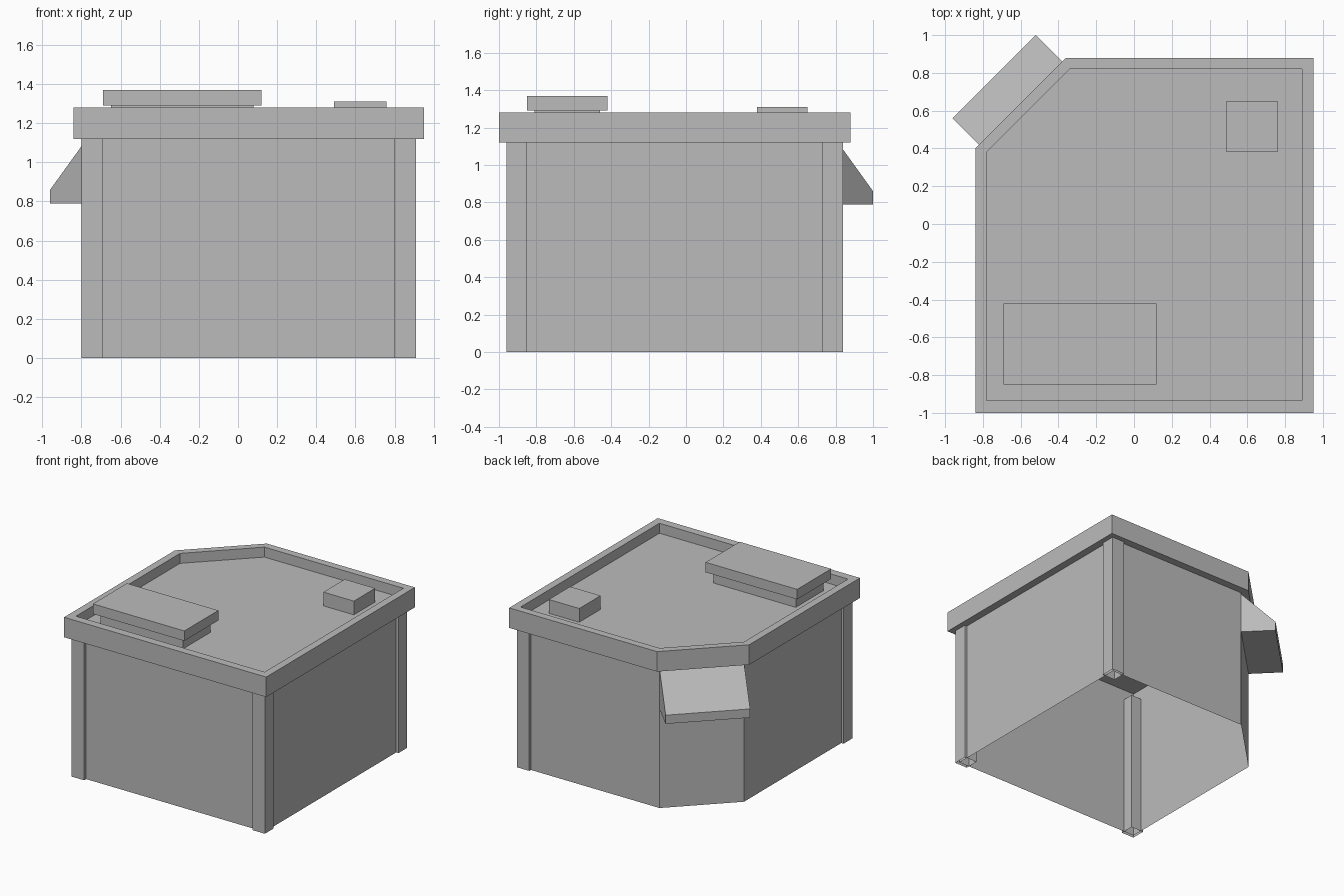
import bpy
import bmesh

cube = bpy.data.objects.get("Cube")
if cube:
    bpy.data.objects.remove(cube, do_unlink=True)

grey = bpy.data.materials.new("plain grey")
grey.use_nodes = True
grey.diffuse_color = (0.5, 0.5, 0.5, 1)
grey.node_tree.nodes["Principled BSDF"].inputs["Base Color"].default_value = (0.5, 0.5, 0.5, 1)

WALL_TOP, ROOF, RIM_TOP = 1.12, 1.20, 1.28


def finish(name, bm):
    mesh = bpy.data.meshes.new(name)
    bm.to_mesh(mesh)
    bm.free()
    mesh.materials.append(grey)
    obj = bpy.data.objects.new(name, mesh)
    bpy.context.collection.objects.link(obj)
    return obj


def loop(bm, outline, z):
    return [bm.verts.new((x, y, z)) for x, y in outline]


def bridge(bm, a, b):
    """Quads between two matching closed loops."""
    n = len(a)
    for i in range(n):
        j = (i + 1) % n
        bm.faces.new((a[i], a[j], b[j], b[i]))


def prism(name, outline, z0, z1, bottom=True, top=True):
    bm = bmesh.new()
    low, high = loop(bm, outline, z0), loop(bm, outline, z1)
    bridge(bm, low, high)
    if bottom:
        bm.faces.new(low[::-1])
    if top:
        bm.faces.new(high)
    return finish(name, bm)


def rect(x0, x1, y0, y1):
    return [(x0, y0), (x1, y0), (x1, y1), (x0, y1)]


def cut_corner(x0, x1, y0, y1, cut):
    """Rectangle with its back corner on the -x side cut off."""
    return [(x0, y0), (x1, y0), (x1, y1), (x0 + cut, y1), (x0, y1 - cut)]


outer = cut_corner(-0.84, 0.95, -1.0, 0.88, 0.48)
inner = cut_corner(-0.78, 0.89, -0.935, 0.82, 0.44)

# Walls: a shell open below
prism("walls", inner, 0, WALL_TOP, bottom=False, top=False)

# Corner posts, standing slightly proud of the walls
post = 0.11
for name, x, y in (("front_right_post", -0.80, -0.96),
                   ("front_left_post", 0.91 - post, -0.96),
                   ("back_left_post", 0.91 - post, 0.84 - post)):
    prism(name, rect(x, x + post, y, y + post), 0, WALL_TOP, bottom=False)

# Parapet ring around the roof
bm = bmesh.new()
rings = [loop(bm, o, z) for o, z in ((outer, WALL_TOP), (outer, RIM_TOP),
                                     (inner, RIM_TOP), (inner, WALL_TOP))]
for k in range(4):
    bridge(bm, rings[k], rings[(k + 1) % 4])
finish("parapet", bm)

# Sunken roof deck
bm = bmesh.new()
bm.faces.new(loop(bm, inner, ROOF))
finish("roof_deck", bm)

# Roof units
prism("roof_unit_base", rect(-0.65, 0.08, -0.81, -0.46), ROOF, 1.29)
prism("roof_unit_cover", rect(-0.69, 0.12, -0.85, -0.42), 1.29, 1.37)
prism("roof_vent", rect(0.49, 0.76, 0.38, 0.65), ROOF, 1.31)

# Wedge awning over the cut corner: side profile swept along the wall
bm = bmesh.new()
profile = ((0, 0.79), (0.18, 0.79), (0.18, 0.86), (0, 1.11))
ends = [[bm.verts.new((x - d, y + d, z)) for d, z in profile]
        for x, y in (inner[4], inner[3])]
bridge(bm, ends[0], ends[1])
bm.faces.new(ends[0][::-1])
bm.faces.new(ends[1])
bmesh.ops.recalc_face_normals(bm, faces=bm.faces)
finish("corner_awning", bm)
